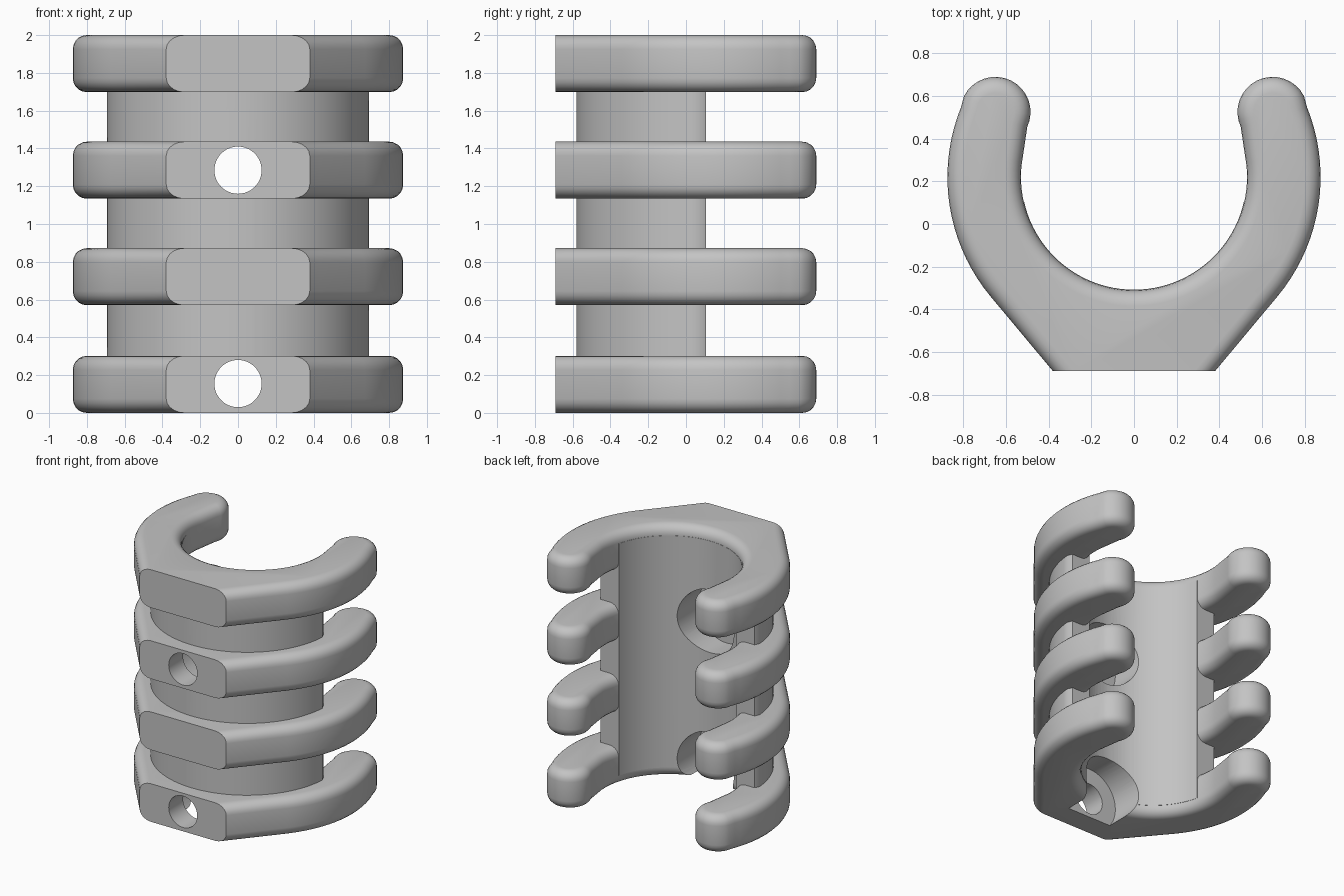
import bpy, bmesh
from math import sin, cos, radians, pi

if "Cube" in bpy.data.objects:
    bpy.data.objects.remove(bpy.data.objects["Cube"])

GREY = (0.55, 0.55, 0.55, 1)
mat = bpy.data.materials.new("plain grey")
mat.use_nodes = True
mat.diffuse_color = GREY
mat.node_tree.nodes["Principled BSDF"].inputs["Base Color"].default_value = GREY

BORE_Y, BORE_R = 0.22, 0.53
FRONT_Y = -0.69
HOLE_HEIGHTS = (0.155, 1.285)


def arc(cx, cy, r, start, end, count):
    steps = [radians(start + (end - start) * i / count) for i in range(count + 1)]
    return [(cx + r * cos(a), cy + r * sin(a)) for a in steps]


def mirrored(half):
    """Close a right-half outline with its mirror image, sharing the last point."""
    return half + [(-x, y) for x, y in reversed(half[:-1])]


def prism(bm, outline, z0, z1):
    base = bm.faces.new([bm.verts.new((x, y, z0)) for x, y in outline])
    top = bmesh.ops.extrude_face_region(bm, geom=[base])["geom"]
    for v in top:
        if isinstance(v, bmesh.types.BMVert):
            v.co.z = z1
    bmesh.ops.recalc_face_normals(bm, faces=bm.faces)


def finish(bm, name):
    mesh = bpy.data.meshes.new(name)
    bm.to_mesh(mesh)
    bm.free()
    mesh.materials.append(mat)
    ob = bpy.data.objects.new(name, mesh)
    bpy.context.collection.objects.link(ob)
    return ob


def counterbored_cutter(z):
    """Stepped drill along y: narrow at the front, wide on the inside."""
    bm = bmesh.new()
    loops = []
    for y, r in ((-0.8, 0.125), (-0.51, 0.125), (-0.51, 0.25), (0, 0.25)):
        loops.append([bm.verts.new((r * cos(2 * pi * i / 48), y, z + r * sin(2 * pi * i / 48)))
                      for i in range(48)])
    for a, b in zip(loops, loops[1:]):
        for i in range(48):
            j = (i + 1) % 48
            bm.faces.new((a[i], a[j], b[j], b[i]))
    bm.faces.new(loops[0])
    bm.faces.new(loops[-1])
    bmesh.ops.recalc_face_normals(bm, faces=bm.faces)
    ob = finish(bm, "hole_cutter")
    ob.hide_render = True
    return ob


def drill(ob, cutter):
    mod = ob.modifiers.new("hole", 'BOOLEAN')
    mod.operation = 'DIFFERENCE'
    mod.solver = 'EXACT'
    mod.object = cutter
    bpy.context.view_layer.objects.active = ob
    bpy.ops.object.modifier_apply(modifier=mod.name)


# C-shaped clip outline: flat front, tangent flanks, rounded arm tips
clip_half = ([(0.38, FRONT_Y)]
             + arc(0, BORE_Y, 0.875, -39.8, 22, 18)
             + arc(0.65, 0.525, 0.165, 27, 205, 16)
             + arc(0, BORE_Y, BORE_R, 11, -90, 28))
clip_outline = mirrored(clip_half)


def clip(name, z0, z1):
    bm = bmesh.new()
    prism(bm, clip_outline, z0, z1)
    # Round every horizontal edge except those of the flat front
    rims = [e for e in bm.edges
            if abs(e.verts[0].co.z - e.verts[1].co.z) < 0.001
            and max(v.co.y for v in e.verts) > FRONT_Y + 0.01]
    bmesh.ops.bevel(bm, geom=rims, offset=0.075, segments=5, profile=0.5,
                    affect='EDGES', clamp_overlap=False)
    return finish(bm, name)


clips = [clip(n + "_clip", z, z + 0.302) for n, z in
         (("bottom", 0), ("lower_middle", 0.57), ("upper_middle", 1.134), ("top", 1.698))]

# Half tube joining the clips: outer wall from right to left, bore wall back again
outer_half = [(0.675, 0.105)] + arc(0, 0.115, 0.695, -4, -90, 24)
bore_wall = arc(0, BORE_Y, BORE_R - 0.002, -167.5, -12.5, 44)
bm = bmesh.new()
prism(bm, mirrored(outer_half) + bore_wall, 0.08, 1.92)
tube = finish(bm, "half_tube")

# Two counterbored screw holes
for z, part in zip(HOLE_HEIGHTS, (clips[0], clips[2])):
    cutter = counterbored_cutter(z)
    drill(part, cutter)
    drill(tube, cutter)
    bpy.data.objects.remove(cutter)

# Smooth the curved walls, keeping the edges crisp
for ob in clips + [tube]:
    bpy.ops.object.select_all(action='DESELECT')
    ob.select_set(True)
    bpy.context.view_layer.objects.active = ob
    bpy.ops.object.shade_smooth_by_angle(angle=radians(35))
